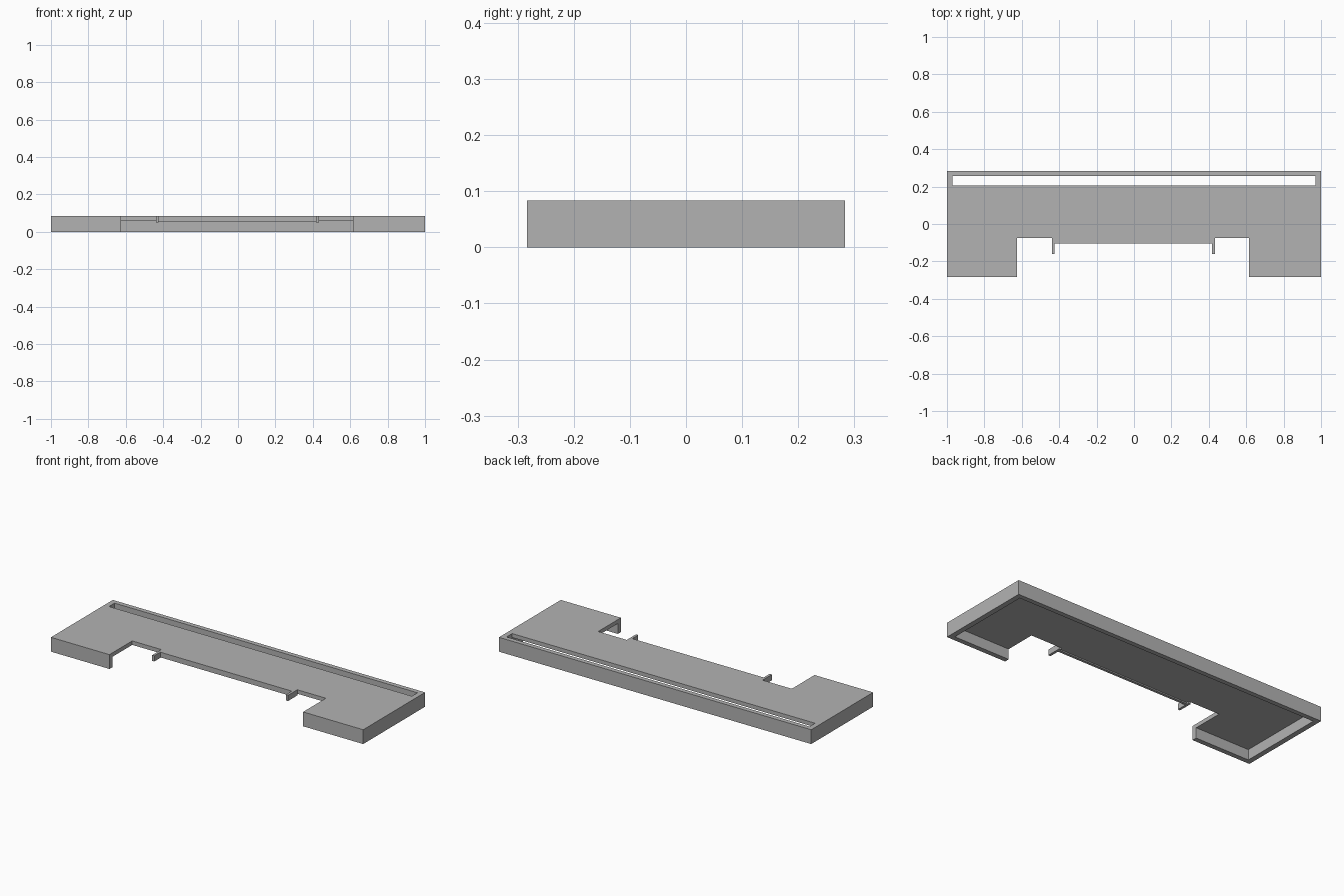
import bpy
import bmesh

if "Cube" in bpy.data.objects:
    bpy.data.objects.remove(bpy.data.objects["Cube"], do_unlink=True)

TOP = 0.083
PLATE_BOTTOM = 0.06

grey = bpy.data.materials.new("plain grey")
grey.use_nodes = True
colour = (0.45, 0.45, 0.45, 1)
grey.diffuse_color = colour
grey.node_tree.nodes["Principled BSDF"].inputs["Base Color"].default_value = colour


def prism(name, outline, z0, z1):
    """Extrude a flat outline between two heights."""
    bm = bmesh.new()
    face = bm.faces.new([bm.verts.new((x, y, z0)) for x, y in outline])
    up = bmesh.ops.extrude_face_region(bm, geom=[face])["geom"]
    verts = [v for v in up if isinstance(v, bmesh.types.BMVert)]
    bmesh.ops.translate(bm, verts=verts, vec=(0, 0, z1 - z0))
    bmesh.ops.recalc_face_normals(bm, faces=bm.faces)
    mesh = bpy.data.meshes.new(name)
    bm.to_mesh(mesh)
    bm.free()
    mesh.materials.append(grey)
    obj = bpy.data.objects.new(name, mesh)
    bpy.context.collection.objects.link(obj)
    return obj


def box(name, x0, x1, y0, y1, z0, z1):
    return prism(name, [(x0, y0), (x1, y0), (x1, y1), (x0, y1)], z0, z1)


def cut(target, cutter):
    """Subtract a hidden helper from the target."""
    mod = target.modifiers.new(cutter.name, "BOOLEAN")
    mod.operation = "DIFFERENCE"
    mod.solver = "EXACT"
    mod.object = cutter
    cutter.hide_render = True
    cutter.hide_set(True)
    cutter.display_type = "WIRE"


# Cover with two front arms and a shallow middle lip
cover = prism("cover", [
    (-1, -0.283), (-0.625, -0.283), (-0.625, -0.075), (-0.425, -0.075),
    (-0.425, -0.105), (0.418, -0.105), (0.418, -0.075), (0.615, -0.075),
    (0.615, -0.283), (1, -0.283), (1, 0.283), (-1, 0.283)], 0, TOP)

# Hollow underside leaves the rim walls, and a long slot runs along the back
cut(cover, box("cavity_cutter", -0.97, 0.97, -0.255, 0.256, -0.1, PLATE_BOTTOM))
cut(cover, box("slot_cutter", -0.97, 0.97, 0.205, 0.256, 0.03, 0.2))

# Thickened strip below the middle lip
box("lip_strip", -0.425, 0.418, -0.105, -0.09, 0.053, PLATE_BOTTOM)

# Small tabs at both ends of the lip
for name, x in (("right_tab", -0.438), ("left_tab", 0.418)):
    box(name, x, x + 0.014, -0.16, -0.075, 0.05, TOP)
